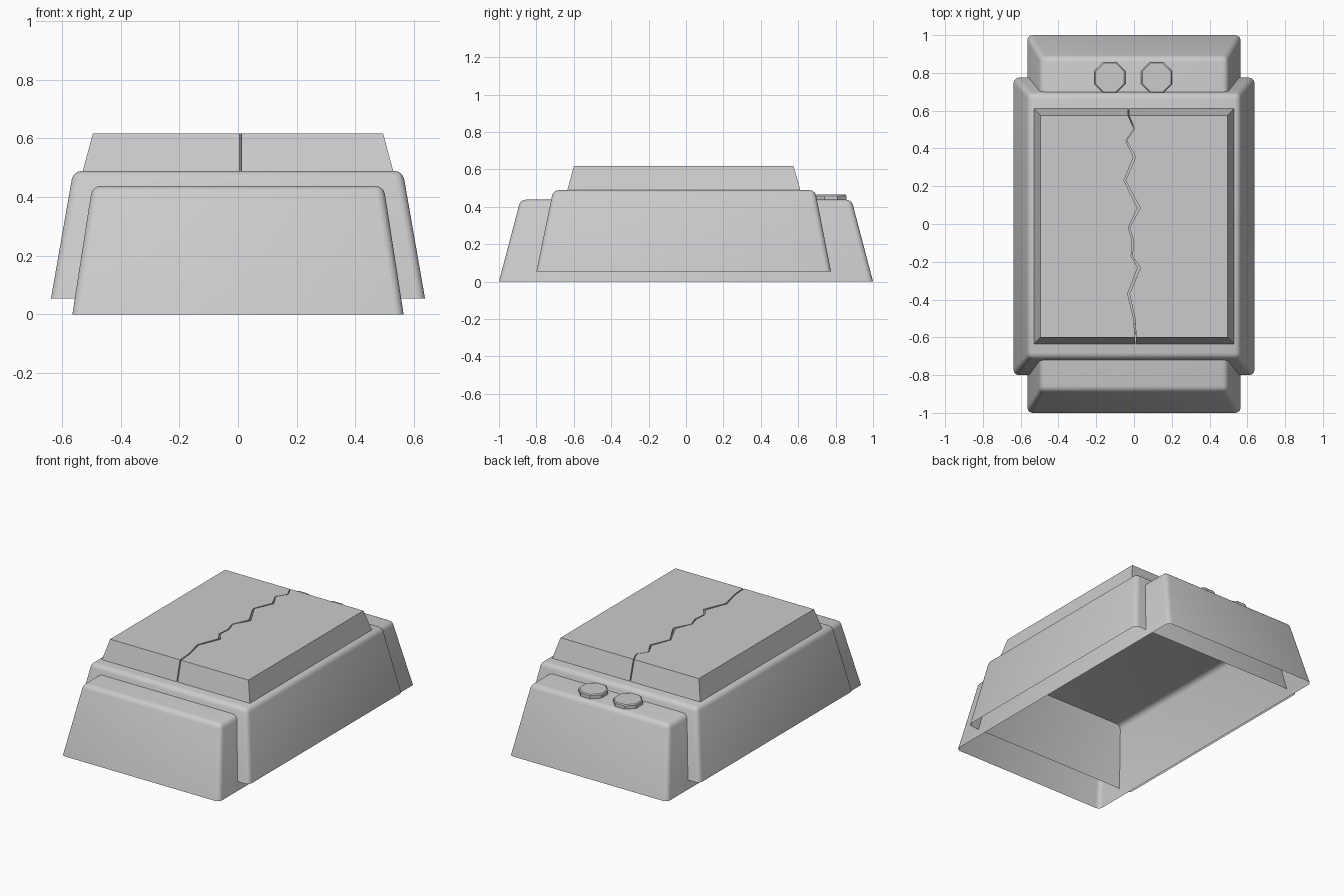
import bpy, bmesh
from math import pi, radians
from mathutils import Matrix

if "Cube" in bpy.data.objects:
    bpy.data.objects.remove(bpy.data.objects["Cube"])


def finish(name, bm, smooth=True):
    bmesh.ops.recalc_face_normals(bm, faces=bm.faces)
    mesh = bpy.data.meshes.new(name)
    bm.to_mesh(mesh)
    bm.free()
    obj = bpy.data.objects.new(name, mesh)
    bpy.context.collection.objects.link(obj)
    if smooth:
        bpy.context.view_layer.objects.active = obj
        obj.select_set(True)
        bpy.ops.object.shade_smooth_by_angle(angle=radians(35))
        obj.select_set(False)
    return obj


def ring(bm, hx, y0, y1, z):
    return [bm.verts.new(p) for p in
            ((-hx, y0, z), (hx, y0, z), (hx, y1, z), (-hx, y1, z))]


def tapered_shell(name, bottom, top, bevel):
    """Open-bottomed tapered box; bottom/top = (half width, y0, y1, z)."""
    bm = bmesh.new()
    low, high = ring(bm, *bottom), ring(bm, *top)
    top_face = bm.faces.new(high)
    for i in range(4):
        j = (i + 1) % 4
        bm.faces.new((low[i], low[j], high[j], high[i]))
    bmesh.ops.recalc_face_normals(bm, faces=bm.faces)
    # the upward top face decides the outside direction
    if top_face.normal.z < 0:
        bmesh.ops.reverse_faces(bm, faces=bm.faces)
    edges = [e for e in bm.edges if not e.is_boundary]
    bmesh.ops.bevel(bm, geom=edges, offset=bevel, segments=3,
                    profile=0.5, affect='EDGES')
    return finish(name, bm)


# Long base and the wider cover over it
tapered_shell("base", (0.565, -1.0, 1.0, 0), (0.497, -0.885, 0.885, 0.438), 0.028)
tapered_shell("cover", (0.638, -0.80, 0.775, 0.054), (0.562, -0.71, 0.69, 0.489), 0.028)

# Crack path: x, y, gap width (back to front)
CRACK = [(-0.032, 0.575, 0.006), (-0.001, 0.505, 0.005), (-0.043, 0.44, 0.004),
         (-0.003, 0.355, 0.012), (-0.053, 0.23, 0.008), (0.018, 0.085, 0.015),
         (-0.030, -0.02, 0.006), (-0.009, -0.09, 0.008), (-0.015, -0.17, 0.006),
         (0.020, -0.23, 0.015), (-0.034, -0.37, 0.010), (-0.002, -0.50, 0.007),
         (0.005, -0.60, 0.007)]


# Two halves of the cracked top slab
def slab_half(name, side):
    bm = bmesh.new()
    loops = []
    for hx, y0, y1, z in ((0.53, -0.635, 0.612, 0.487), (0.495, -0.60, 0.575, 0.617)):
        pts = [(x + (g if side > 0 else 0), y) for x, y, g in CRACK]
        pts[0] = (pts[0][0], y1)
        pts[-1] = (pts[-1][0], y0)
        pts += [(side * hx, y0), (side * hx, y1)]
        loops.append([bm.verts.new((x, y, z)) for x, y in pts])
    low, high = loops
    bm.faces.new(high)
    for i in range(len(low)):
        j = (i + 1) % len(low)
        bm.faces.new((low[i], low[j], high[j], high[i]))
    finish(name, bm, smooth=False)


slab_half("slab_left", -1)
slab_half("slab_right", 1)

# Octagonal buttons with a chamfered rim
for name, x in (("button_left", -0.128), ("button_right", 0.12)):
    bm = bmesh.new()
    bmesh.ops.create_cone(bm, cap_ends=True, segments=8, radius1=0.089, radius2=0.089,
                          depth=0.03)
    bmesh.ops.rotate(bm, verts=bm.verts, cent=(0, 0, 0), matrix=Matrix.Rotation(pi / 8, 3, 'Z'))
    # keep flats facing the x and y axes
    if max(abs(v.co.x) for v in bm.verts) > 0.0885:
        bmesh.ops.rotate(bm, verts=bm.verts, cent=(0, 0, 0), matrix=Matrix.Rotation(pi / 8, 3, 'Z'))
    rim = [e for e in bm.edges if all(v.co.z > 0 for v in e.verts)]
    bmesh.ops.bevel(bm, geom=rim, offset=0.006, segments=1, affect='EDGES')
    bmesh.ops.translate(bm, verts=bm.verts, vec=(x, 0.775, 0.45))
    finish(name, bm)
